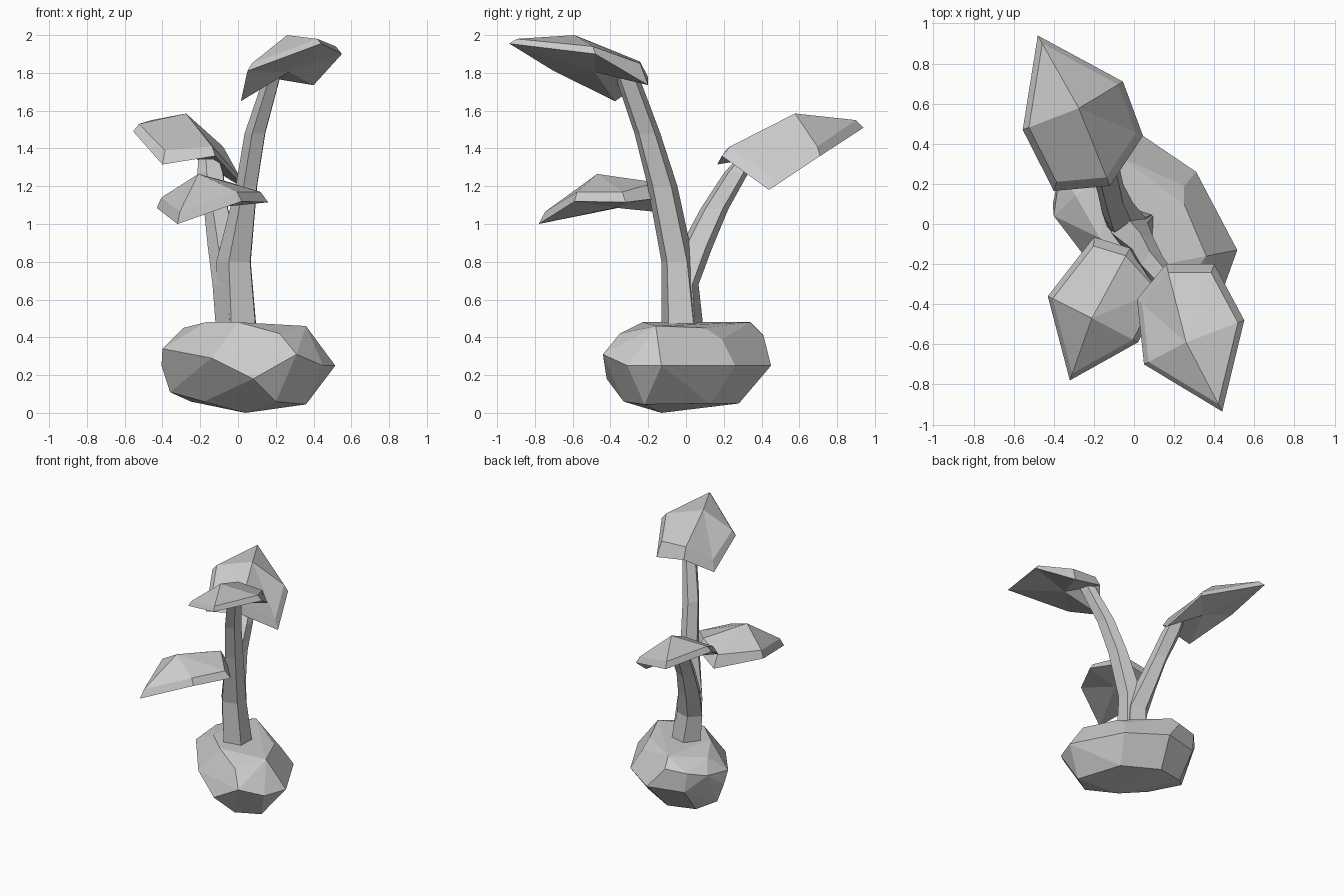
import bpy
import bmesh
from math import cos, sin, tau
from mathutils import Vector

default_cube = bpy.data.objects.get("Cube")
if default_cube:
    bpy.data.objects.remove(default_cube, do_unlink=True)

# One plain grey for the whole model
grey = bpy.data.materials.new("plain grey")
grey.use_nodes = True
grey.diffuse_color = (.6, .6, .6, 1)
grey.node_tree.nodes["Principled BSDF"].inputs["Base Color"].default_value = grey.diffuse_color


def finish(bm, name):
    """Turn a bmesh into a flat shaded object with outward normals."""
    bmesh.ops.recalc_face_normals(bm, faces=bm.faces[:])
    mesh = bpy.data.meshes.new(name)
    bm.to_mesh(mesh)
    bm.free()
    mesh.materials.append(grey)
    obj = bpy.data.objects.new(name, mesh)
    bpy.context.scene.collection.objects.link(obj)


def add_band(bm, lower, upper):
    """Join two vertex loops of equal length with quads."""
    count = len(lower)
    for i in range(count):
        j = (i + 1) % count
        bm.faces.new((lower[i], lower[j], upper[j], upper[i]))


def add_fan(bm, loop, centre):
    """Close a vertex loop with triangles around a centre point."""
    hub = bm.verts.new(centre)
    for a, b in zip(loop, loop[1:] + loop[:1]):
        bm.faces.new((a, b, hub))


def make_leaf(name, peak, corners, inset=.11):
    """Faceted leaf: each corner is x, y, rim bottom height, rim top height."""
    bm = bmesh.new()
    peak = Vector(peak)
    lower_points = [Vector((x, y, bottom)) for x, y, bottom, top in corners]
    lower = [bm.verts.new(point) for point in lower_points]
    upper = []
    for point, corner in zip(lower_points, corners):
        rim = point.lerp(peak, inset)
        rim.z = corner[-1]
        upper.append(bm.verts.new(rim))
    add_band(bm, lower, upper)
    add_fan(bm, upper, peak)
    add_fan(bm, lower, sum(lower_points, Vector()) / len(lower_points))
    finish(bm, name)


def make_stem(name, rings, sides=5, turn=.6):
    """Tapering stem through rings of centre x, y, z and x, y radii."""
    bm = bmesh.new()
    loops = []
    for x, y, z, rx, ry in rings:
        angles = [turn + tau * i / sides for i in range(sides)]
        loops.append([bm.verts.new((x + rx * cos(a), y + ry * sin(a), z)) for a in angles])
    for lower, upper in zip(loops, loops[1:]):
        add_band(bm, lower, upper)
    bm.faces.new(loops[0])
    bm.faces.new(loops[-1])
    finish(bm, name)


def make_rock(name, *rings):
    """Faceted boulder wrapped around a few rings of corner points."""
    bm = bmesh.new()
    for ring in rings:
        for point in ring:
            bm.verts.new(point)
    result = bmesh.ops.convex_hull(bm, input=bm.verts[:])
    unused = {v for v in result["geom_interior"] if isinstance(v, bmesh.types.BMVert)}
    bmesh.ops.delete(bm, geom=list(unused), context="VERTS")
    # Merge nearly level triangles into larger facets
    bmesh.ops.dissolve_limit(bm, angle_limit=.12, verts=bm.verts[:], edges=bm.edges[:])
    finish(bm, name)


# Boulder at the base: underside, waist and crown
rock_underside = [
    (.04, -.13, 0), (.36, -.22, .045), (.24, .13, .05), (-.03, .28, .05),
    (-.25, .23, .06), (-.36, .12, .11), (-.18, -.05, .06), (.2, -.33, .06),
]
rock_waist = [
    (.515, -.13, .25), (.31, .26, .25), (.03, .45, .25), (-.25, .38, .25),
    (-.405, .1, .25), (-.4, .04, .34), (-.14, -.3, .29), (.08, -.42, .18),
    (.31, -.44, .31), (.45, -.31, .25),
]
rock_crown = [
    (.36, -.16, .46), (.25, .1, .45), (.25, .19, .39), (-.08, .34, .48),
    (-.1, .41, .41), (-.27, .37, .4), (-.37, .26, .37), (-.29, .14, .45),
    (-.17, -.07, .48), (0, -.23, .48), (.22, -.35, .42),
]
make_rock("base_rock", rock_underside, rock_waist, rock_crown)

# Two stems that share a foot and part higher up
make_stem("tall_stem", [
    (.005, -.02, .42, .115, .115),
    (-.015, -.045, .8, .1, .09),
    (.05, -.125, 1.2, .062, .083),
    (.095, -.205, 1.48, .06, .072),
    (.2, -.33, 1.83, .045, .065),
])
make_stem("short_stem", [
    (0, -.015, .42, .115, .115),
    (-.03, -.015, .68, .105, .085),
    (-.075, .055, .88, .085, .09),
    (-.11, .15, 1.08, .07, .078),
    (-.14, .265, 1.27, .075, .068),
    (-.15, .315, 1.345, .06, .05),
])

# Three faceted leaves
make_leaf("top_leaf", (.26, -.59, 2), [
    (.44, -.935, 1.955, 1.98), (.55, -.48, 1.9, 1.94), (.4, -.2, 1.735, 1.85),
    (.16, -.2, 1.775, 1.86), (.015, -.375, 1.65, 1.73), (.05, -.7, 1.81, 1.85),
])
make_leaf("low_leaf", (-.21, -.47, 1.265), [
    (-.32, -.78, 1, 1.065), (.02, -.59, 1.12, 1.17), (.16, -.32, 1.115, 1.17),
    (-.02, -.12, 1.14, 1.22), (-.2, -.065, 1.055, 1.15), (-.43, -.36, 1.085, 1.14),
])
make_leaf("rear_leaf", (-.275, .577, 1.585), [
    (-.48, .94, 1.51, 1.55), (-.555, .47, 1.49, 1.53), (-.4, .165, 1.315, 1.39),
    (-.12, .19, 1.36, 1.41), (.045, .44, 1.18, 1.25), (-.055, .71, 1.36, 1.41),
])
